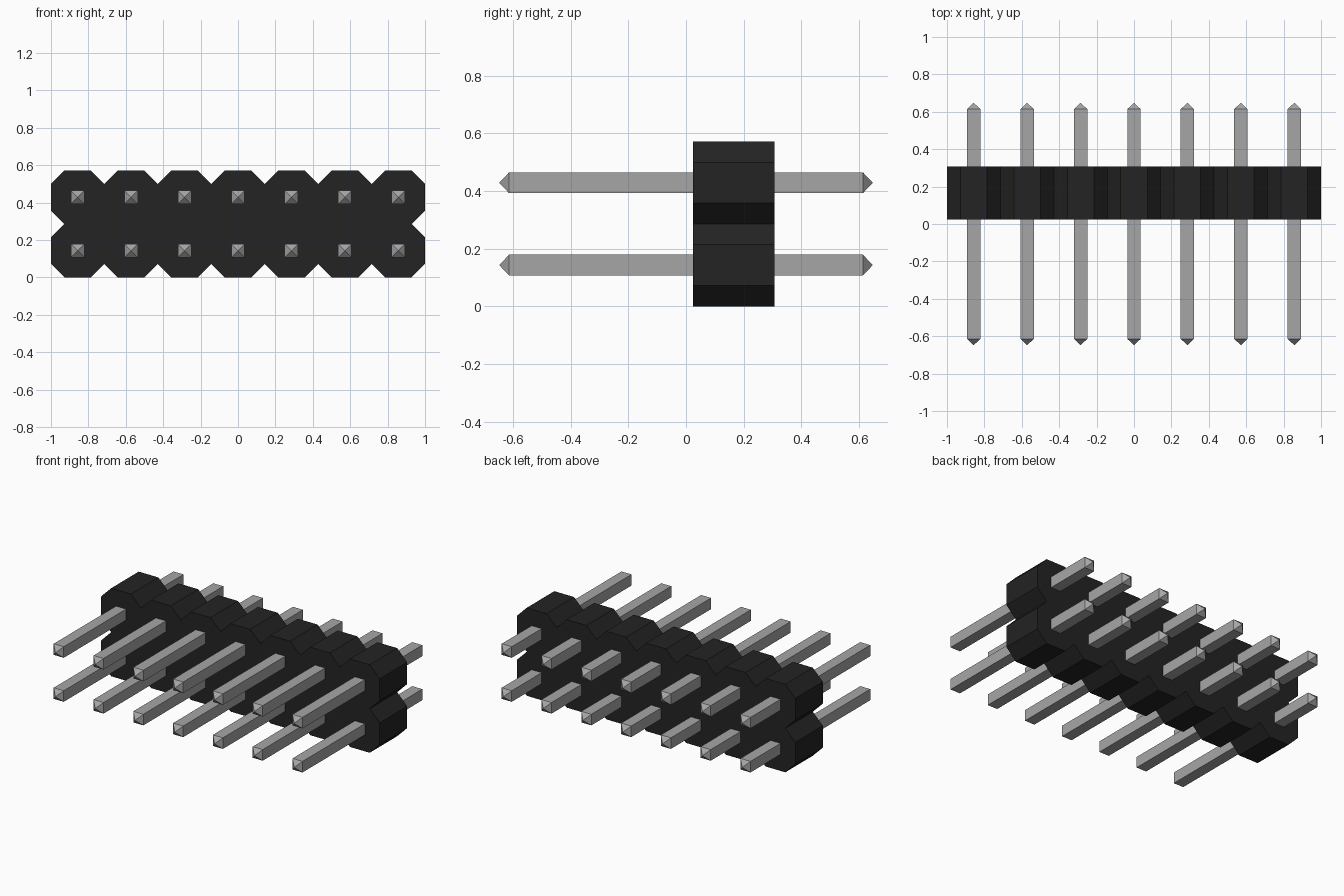
import bpy, bmesh
from mathutils import Vector

cube = bpy.data.objects.get("Cube")
if cube:
    bpy.data.objects.remove(cube, do_unlink=True)

COLUMNS, ROWS = 7, 2
PITCH = 2 / COLUMNS
CHAMFER = 0.072
BODY_FRONT, BODY_BACK = 0.025, 0.307
PIN_HALF_WIDTH, PIN_END, TIP = 0.036, 0.648, 0.034


def material(name, value):
    mat = bpy.data.materials.new(name)
    mat.use_nodes = True
    color = (value, value, value, 1)
    mat.diffuse_color = color
    mat.node_tree.nodes["Principled BSDF"].inputs["Base Color"].default_value = color
    return mat


def finish(bm, name, mat):
    bmesh.ops.recalc_face_normals(bm, faces=bm.faces)
    mesh = bpy.data.meshes.new(name)
    bm.to_mesh(mesh)
    bm.free()
    mesh.materials.append(mat)
    obj = bpy.data.objects.new(name, mesh)
    bpy.context.collection.objects.link(obj)
    return obj


black = material("black plastic", 0.017)
silver = material("silver metal", 0.38)

# Housing: walk the four sides, notching between neighbouring cells
outline = []
corner = Vector((-1, 0, 0))
along, inward = Vector((1, 0, 0)), Vector((0, 0, 1))
for cells in (COLUMNS, ROWS, COLUMNS, ROWS):
    for i in range(cells):
        start = corner + along * PITCH * i
        end = start + along * PITCH
        outline += [start + along * CHAMFER, end - along * CHAMFER]
        if i < cells - 1:
            outline.append(end + inward * CHAMFER)
    corner = corner + along * PITCH * cells
    along, inward = inward, -along

bm = bmesh.new()
face = bm.faces.new([bm.verts.new(p + Vector((0, BODY_FRONT, 0))) for p in outline])
extruded = bmesh.ops.extrude_face_region(bm, geom=[face], use_keep_orig=True)
moved = [v for v in extruded["geom"] if isinstance(v, bmesh.types.BMVert)]
bmesh.ops.translate(bm, verts=moved, vec=(0, BODY_BACK - BODY_FRONT, 0))
finish(bm, "housing", black)

# Pin: square shaft with a pyramid point on each end
bm = bmesh.new()
bmesh.ops.create_cube(bm, size=2)
bmesh.ops.scale(bm, verts=bm.verts, vec=(PIN_HALF_WIDTH, PIN_END - TIP, PIN_HALF_WIDTH))
bm.normal_update()
for end in [f for f in bm.faces if abs(f.normal.y) > 0.9]:
    poked = bmesh.ops.poke(bm, faces=[end])
    for v in poked["verts"]:
        v.co.y = PIN_END if v.co.y > 0 else -PIN_END
pin = finish(bm, "pin", silver)

# Grid of pins sharing one mesh
for row in range(ROWS):
    for col in range(COLUMNS):
        if row or col:
            obj = bpy.data.objects.new("pin", pin.data)
            bpy.context.collection.objects.link(obj)
        else:
            obj = pin
        obj.location = ((col + 0.5) * PITCH - 1, 0, (row + 0.5) * PITCH)
